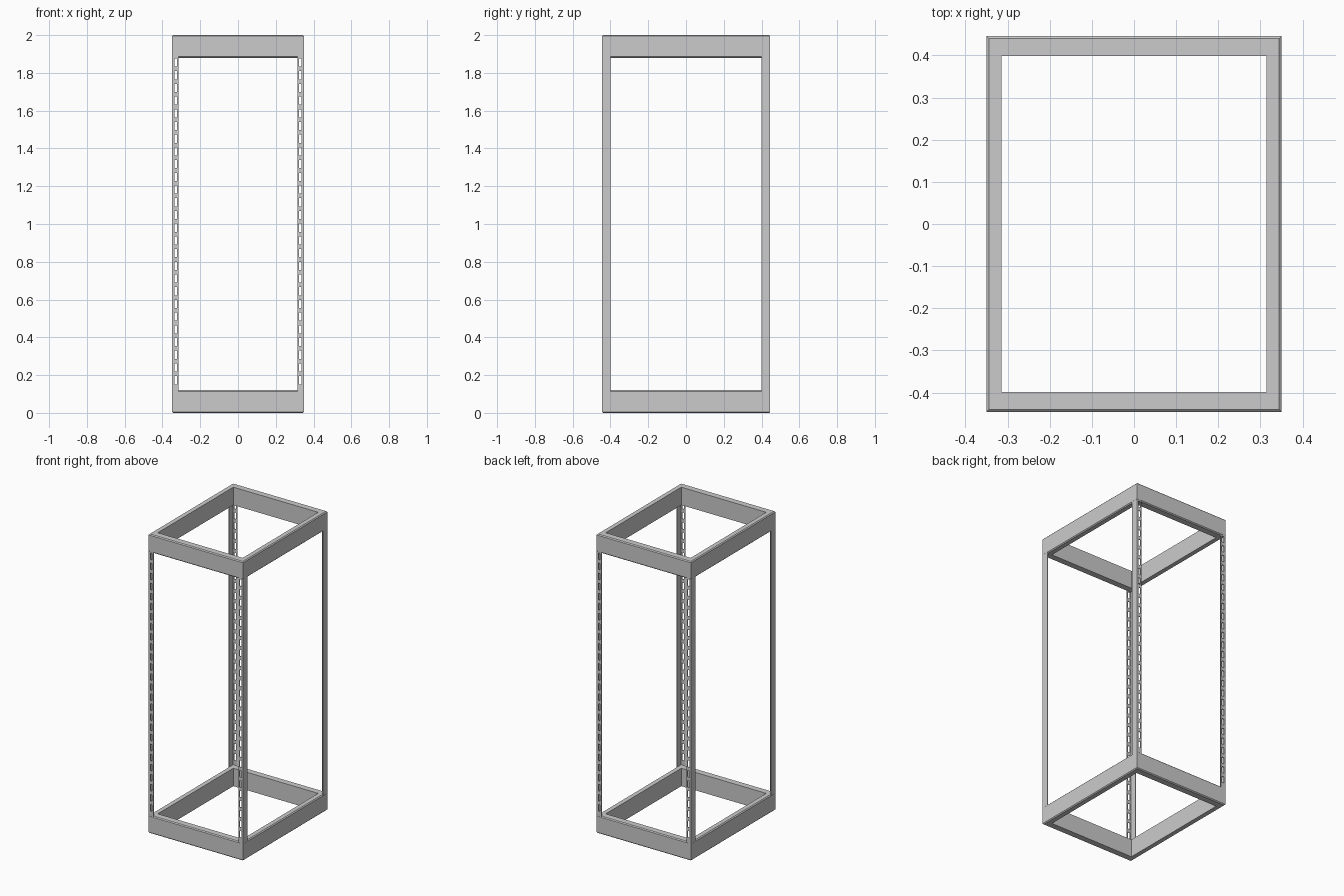
import bpy
import bmesh

if "Cube" in bpy.data.objects:
    bpy.data.objects.remove(bpy.data.objects["Cube"])

HX, HY = 0.35, 0.446          # outer half sizes
WX, WY = 0.036, 0.047         # rail widths (side rails, front/back rails)
RAIL_H = 0.12                 # rail height
CH = 0.006                    # small chamfer on outer edges


def make_object(name, bm):
    mesh = bpy.data.meshes.new(name)
    bm.to_mesh(mesh)
    bm.free()
    obj = bpy.data.objects.new(name, mesh)
    bpy.context.collection.objects.link(obj)
    return obj


def rail_frame(name, z):
    """Mitred rectangular frame: profile of (inset x, inset y, height) swept round."""
    profile = [(0, 0, CH), (0, 0, RAIL_H - CH), (CH, CH, RAIL_H),
               (WX, WY, RAIL_H), (WX, WY, 0), (CH, CH, 0)]
    bm = bmesh.new()
    loops = [[bm.verts.new((sx * (HX - ix), sy * (HY - iy), z + h))
              for sx, sy in ((-1, -1), (1, -1), (1, 1), (-1, 1))]
             for ix, iy, h in profile]
    for i, a in enumerate(loops):
        b = loops[(i + 1) % len(loops)]
        for k in range(4):
            n = (k + 1) % 4
            bm.faces.new((a[k], a[n], b[n], b[k]))
    bmesh.ops.recalc_face_normals(bm, faces=bm.faces)
    return make_object(name, bm)


def slotted_posts(name, z0, z1):
    """Angle-section corner post with a row of slots, mirrored to four corners."""
    x, y = HX - 0.0005, HY - 0.0005
    path = [(HX - WX, -y), (0.323, -y), (0.337, -y), (x, -y), (x, -HY + WY)]
    slots, first, last, slot_h = 26, 0.173, 1.855, 0.043
    heights = [z0]
    for i in range(slots):
        c = first + (last - first) * i / (slots - 1)
        heights += [c - slot_h / 2, c + slot_h / 2]
    heights.append(z1)
    bm = bmesh.new()
    rows = [[bm.verts.new((px, py, h)) for px, py in path] for h in heights]
    for r in range(len(rows) - 1):
        for c in range(len(path) - 1):
            if c == 1 and r % 2 == 1:      # leave the slot open
                continue
            a, b = rows[r], rows[r + 1]
            bm.faces.new((a[c], a[c + 1], b[c + 1], b[c]))
    obj = make_object(name, bm)
    sheet = obj.modifiers.new("sheet_thickness", 'SOLIDIFY')
    sheet.thickness = 0.004
    sheet.offset = -1
    sheet.use_even_offset = True
    mirror = obj.modifiers.new("four_corners", 'MIRROR')
    mirror.use_axis = (True, True, False)
    mirror.use_mirror_merge = False
    return obj


# Bottom and top rail frames, joined by four slotted corner posts
rail_frame("bottom_frame", 0.0)
rail_frame("top_frame", 2.0 - RAIL_H)
slotted_posts("corner_posts", 0.10, 1.90)
